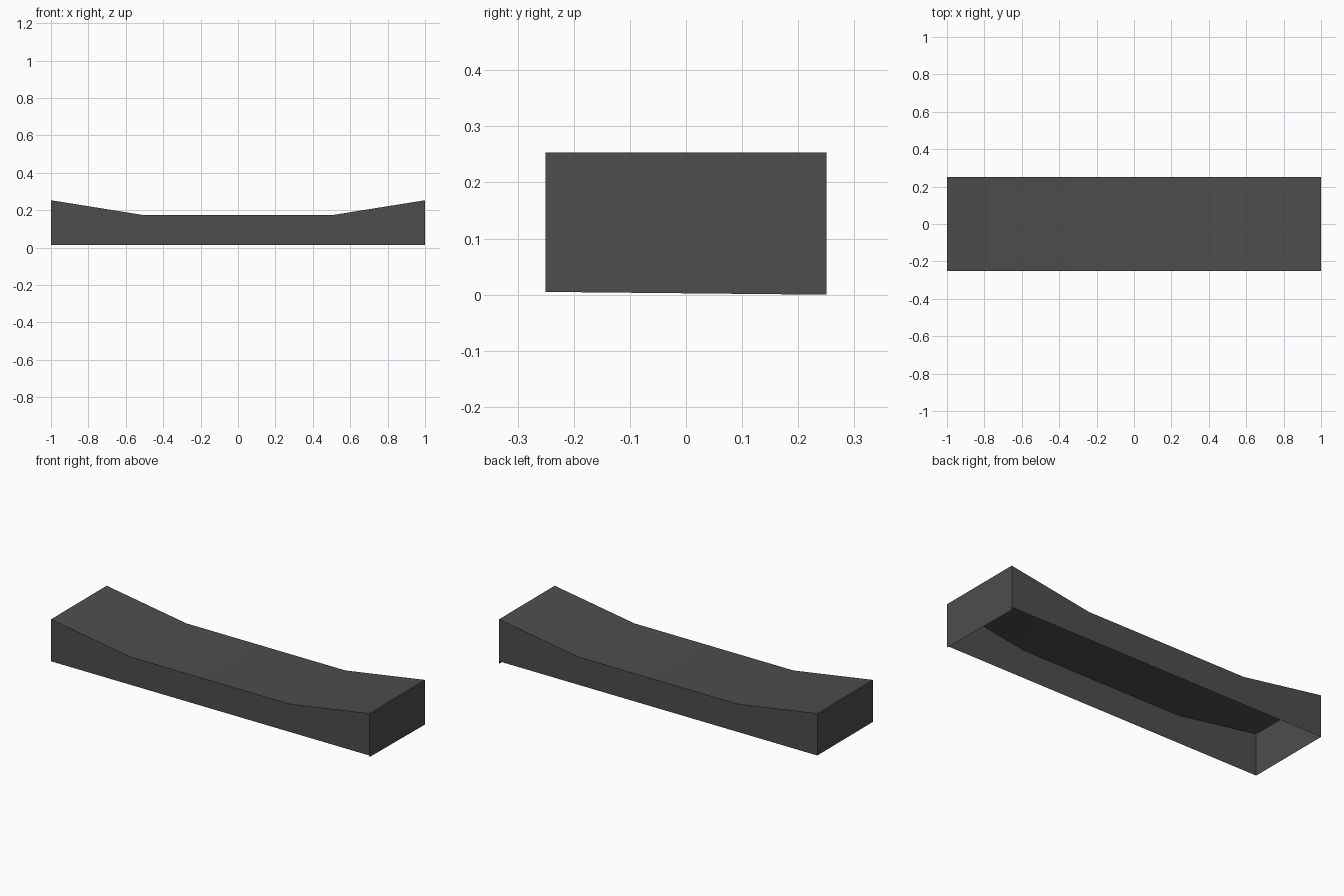
import bpy, bmesh

if "Cube" in bpy.data.objects:
    bpy.data.objects.remove(bpy.data.objects["Cube"])

# One dark grey material
grey = bpy.data.materials.new("dark grey")
grey.diffuse_color = (0.075, 0.075, 0.075, 1)
grey.use_nodes = True
grey.node_tree.nodes["Principled BSDF"].inputs["Base Color"].default_value = grey.diffuse_color

HALF_DEPTH = 0.25
SIDE_BOTTOM = 0.015
top_profile = [(-1, 0.253), (-0.5, 0.173), (0.5, 0.173), (1, 0.253)]

bm = bmesh.new()

# Dished top strip: flat in the middle, rising to both ends
front = [bm.verts.new((x, -HALF_DEPTH, z)) for x, z in top_profile]
back = [bm.verts.new((x, HALF_DEPTH, z)) for x, z in top_profile]
for i in range(3):
    bm.faces.new((front[i], front[i + 1], back[i + 1], back[i]))

# Thin side walls below the strip
for row in (front, back):
    low = [bm.verts.new((v.co.x, v.co.y, SIDE_BOTTOM)) for v in row]
    for i in range(3):
        quad = (low[i], low[i + 1], row[i + 1], row[i])
        bm.faces.new(quad if row is front else quad[::-1])

# End walls; the right one reaches slightly lower
for i, z_front, z_back in ((0, 0.015, 0.015), (3, 0.005, 0.0)):
    x = top_profile[i][0]
    a = bm.verts.new((x, -HALF_DEPTH, z_front))
    b = bm.verts.new((x, HALF_DEPTH, z_back))
    quad = (a, b, back[i], front[i])
    bm.faces.new(quad if i == 3 else quad[::-1])

mesh = bpy.data.meshes.new("open_shell")
bm.to_mesh(mesh)
bm.free()
mesh.materials.append(grey)
shell = bpy.data.objects.new("open_shell", mesh)
bpy.context.collection.objects.link(shell)

# Soft folds on the top, crisp outer edges
bpy.context.view_layer.objects.active = shell
shell.select_set(True)
bpy.ops.object.shade_smooth_by_angle(angle=0.52)
